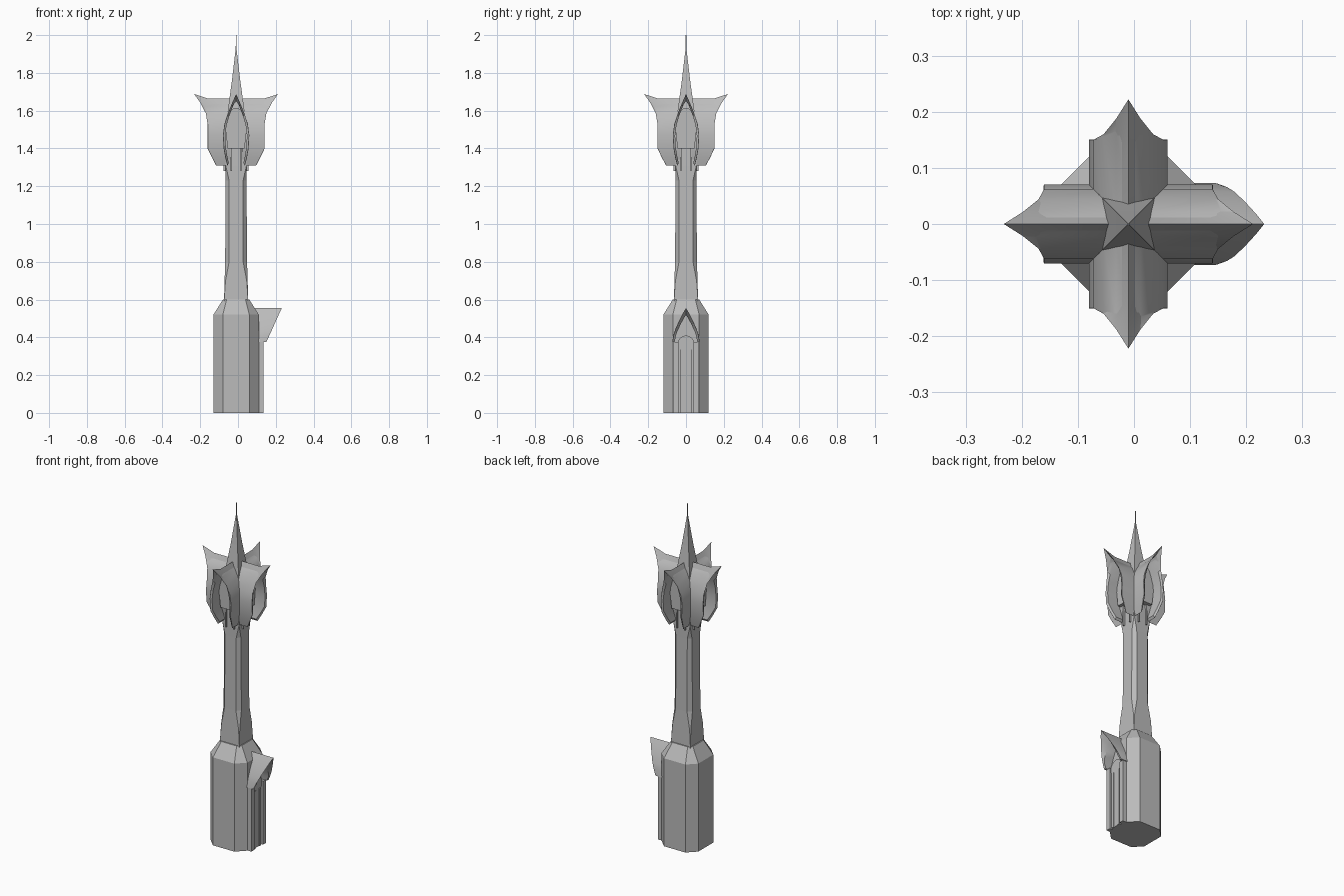
import bpy, bmesh, math
from mathutils import Vector, Matrix

if "Cube" in bpy.data.objects:
    bpy.data.objects.remove(bpy.data.objects["Cube"])

CX = -0.01  # tower axis
grey = bpy.data.materials.new("stone_grey")
grey.diffuse_color = (0.5, 0.5, 0.5, 1)
grey.use_nodes = True
grey.node_tree.nodes["Principled BSDF"].inputs["Base Color"].default_value = grey.diffuse_color


def finish(name, bm, angle=0.0, smooth=None):
    bmesh.ops.recalc_face_normals(bm, faces=bm.faces)
    bm.transform(Matrix.Translation((CX, 0, 0)) @ Matrix.Rotation(angle, 4, 'Z'))
    me = bpy.data.meshes.new(name)
    bm.to_mesh(me)
    bm.free()
    ob = bpy.data.objects.new(name, me)
    bpy.context.collection.objects.link(ob)
    me.materials.append(grey)
    if smooth:
        bpy.ops.object.select_all(action='DESELECT')
        ob.select_set(True)
        bpy.context.view_layer.objects.active = ob
        bpy.ops.object.shade_smooth_by_angle(angle=math.radians(smooth))
    return ob


def octagon(h, k, z):
    """Square of half width h whose corners are cut back to k."""
    return [(h, -k, z), (h, k, z), (k, h, z), (-k, h, z),
            (-h, k, z), (-h, -k, z), (-k, -h, z), (k, -h, z)]


def stack(name, levels):
    bm = bmesh.new()
    rings = [[bm.verts.new(p) for p in octagon(*l)] for l in levels]
    for a, b in zip(rings, rings[1:]):
        for i in range(8):
            j = (i + 1) % 8
            bm.faces.new((a[i], a[j], b[j], b[i]))
    bm.faces.new(rings[0])
    bm.faces.new(rings[-1])
    bmesh.ops.remove_doubles(bm, verts=bm.verts, dist=0.0008)
    return finish(name, bm)


def box(name, x0, x1, y0, y1, z0, z1, angle=0.0):
    bm = bmesh.new()
    bmesh.ops.create_cube(bm, size=1)
    for v in bm.verts:
        v.co = Vector(((x0 + x1) / 2 + v.co.x * (x1 - x0),
                       (y0 + y1) / 2 + v.co.y * (y1 - y0),
                       (z0 + z1) / 2 + v.co.z * (z1 - z0)))
    return finish(name, bm, angle)


def panel(name, outline, x0, x1, angle=0.0):
    """Extrude a (y, z) outline outward from x0 to x1."""
    bm = bmesh.new()
    a = [bm.verts.new((x0, y, z)) for y, z in outline]
    b = [bm.verts.new((x1, y, z)) for y, z in outline]
    for i in range(len(a)):
        j = (i + 1) % len(a)
        bm.faces.new((a[i], a[j], b[j], b[i]))
    bm.faces.new(a)
    bm.faces.new(b)
    return finish(name, bm, angle)


def hood(name, half, back, zc, scale, inner_max, angle=0.0):
    """Shell over an arch. half: (w, z, rim depth, lip depth, lip z) from peak down."""
    prof = [(-w, z, r, l, lz) for w, z, r, l, lz in reversed(half[1:])] + half
    bm = bmesh.new()
    rows = []
    for w, z, r, l, lz in prof:
        wi, zi = w * 0.82, zc + (lz - zc) * scale
        rows.append([bm.verts.new(p) for p in (
            (back, w, z), (r, w, z), (l, w * 0.98, lz),
            (min(l, inner_max) - 0.004, wi, zi), (back, wi, zi))])
    for a, b in zip(rows, rows[1:]):
        for i in range(5):
            j = (i + 1) % 5
            bm.faces.new((a[i], a[j], b[j], b[i]))
    bm.faces.new(rows[0])
    bm.faces.new(rows[-1])
    return finish(name, bm, angle, 28)


# octagonal base with sloped shoulder
stack("base", [(0.12, 0.07, 0), (0.12, 0.07, 0.52), (0.07, 0.05, 0.60)])

# shaft: square foot and head, cut corners between
stack("shaft", [(0.064, 0.064, 0.59), (0.061, 0.056, 0.70), (0.058, 0.037, 0.80),
                (0.055, 0.037, 1.23), (0.055, 0.055, 1.31), (0.053, 0.053, 1.56)])

# spire and finial
stack("spire", [(0.055, 0.055, 1.50), (0.044, 0.044, 1.60), (0.022, 0.022, 1.76),
                (0.002, 0.002, 1.93), (0.0015, 0.0015, 2.0)])

# four flared hoods around the head, each over a round window
top_half = [(0, 1.65, 0.172, 0.222, 1.688), (0.022, 1.622, 0.165, 0.188, 1.64),
            (0.045, 1.58, 0.155, 0.160, 1.585), (0.062, 1.53, 0.15, 0.151, 1.53),
            (0.07, 1.47, 0.15, 0.151, 1.47), (0.066, 1.40, 0.15, 0.151, 1.40),
            (0.057, 1.35, 0.126, 0.127, 1.35), (0.047, 1.31, 0.105, 0.106, 1.31)]
window = [(-0.045, 1.40), (0.045, 1.40)] + [
    (0.056 * math.cos(t), 1.50 + 0.115 * math.sin(t))
    for t in (math.pi * i / 12 for i in range(13))]
for i, side in enumerate(("right", "back", "left", "front")):
    ang = i * math.pi / 2
    hood(side + "_hood", top_half, 0.03, 1.44, 0.90, 0.15, ang)
    panel(side + "_window", window, 0.0, 0.085, ang)
    for s in (-1, 1):
        box(side + "_pendant", 0.05, 0.066, s * 0.026 - 0.003, s * 0.026 + 0.003,
            1.28, 1.41, ang)

# doorway: backing, jambs and keyhole door
box("door_backing", 0.05, 0.130, -0.068, 0.068, 0, 0.375)
for s in (-1, 1):
    box("door_jamb", 0.10, 0.145, s * 0.054 - 0.014, s * 0.054 + 0.014, 0, 0.375)
    box("door_column", 0.10, 0.140, s * 0.024 - 0.007, s * 0.024 + 0.007, 0, 0.34)
door = [(-0.030, 0), (0.030, 0)] + [
    (0.045 * math.cos(t), 0.365 + 0.045 * math.sin(t))
    for t in (math.radians(-45 + 22.5 * i) for i in range(13))]
panel("door", door, 0.05, 0.136)

# pointed doorway hood
door_half = [(0, 0.555, 0.215, 0.242, 0.555), (0.018, 0.525, 0.205, 0.228, 0.525),
             (0.038, 0.485, 0.195, 0.210, 0.485), (0.058, 0.44, 0.18, 0.190, 0.44),
             (0.067, 0.41, 0.17, 0.176, 0.41), (0.073, 0.375, 0.155, 0.160, 0.375)]
hood("door_hood", door_half, 0.09, 0.375, 0.80, 0.18)
